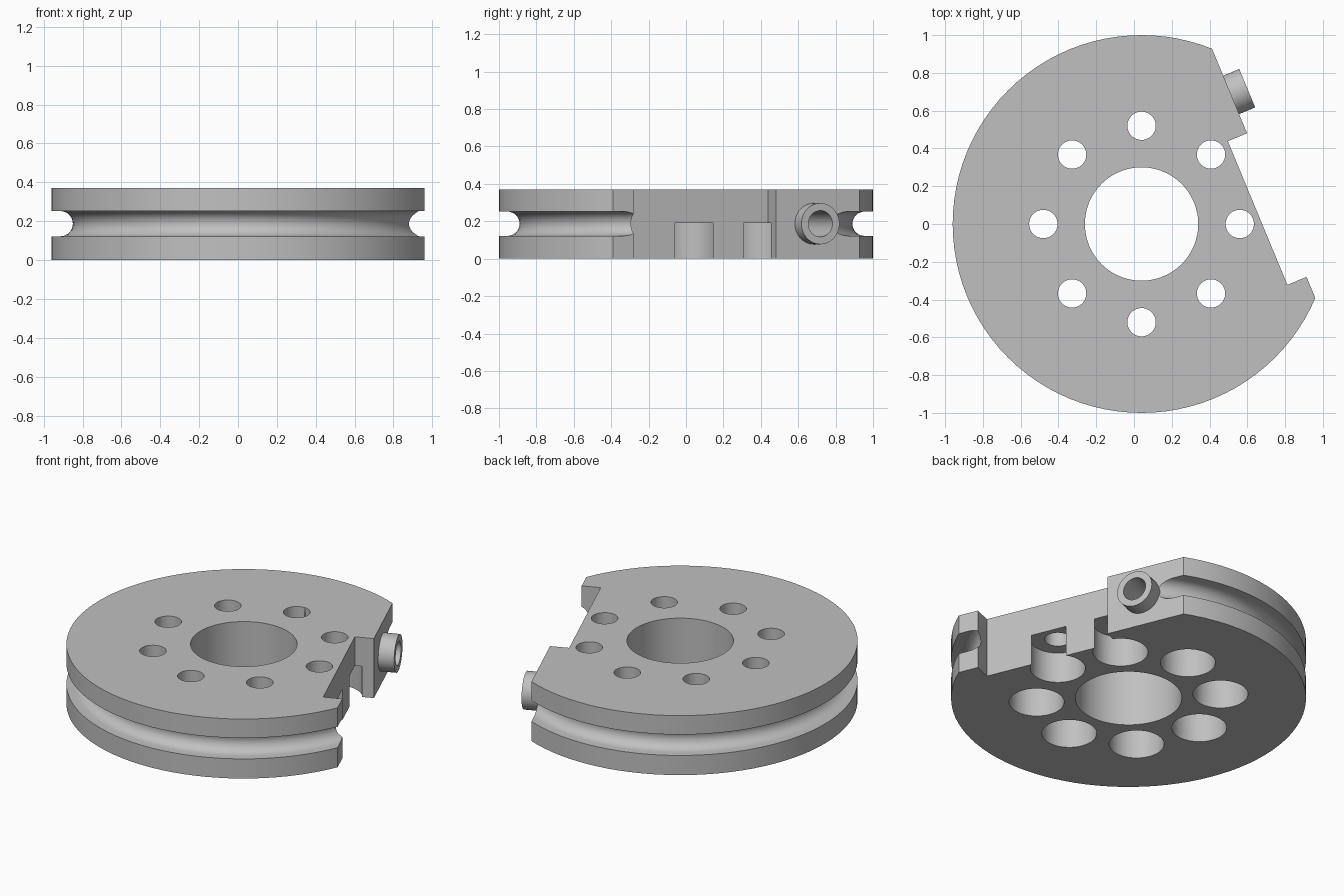
import bpy
import bmesh
from math import pi, sin, cos, radians
from mathutils import Matrix, Vector

cube = bpy.data.objects.get("Cube")
if cube:
    bpy.data.objects.remove(cube, do_unlink=True)

HEIGHT = 0.37
MID = 0.187
# Local frame: x points out of the clamp flat, later turned into place
PLACE = Matrix.Translation((0.04, 0, 0)) @ Matrix.Rotation(radians(22.5), 4, "Z")
ALONG_X = Matrix.Rotation(pi / 2, 4, "Y")

metal = bpy.data.materials.new("plain grey metal")
metal.use_nodes = True
grey = (0.53, 0.53, 0.53, 1)
metal.diffuse_color = grey
metal.node_tree.nodes["Principled BSDF"].inputs["Base Color"].default_value = grey


def finish(name, bm):
    bmesh.ops.recalc_face_normals(bm, faces=bm.faces)
    mesh = bpy.data.meshes.new(name)
    bm.to_mesh(mesh)
    bm.free()
    ob = bpy.data.objects.new(name, mesh)
    bpy.context.collection.objects.link(ob)
    mesh.materials.append(metal)
    return ob


def lathe(name, profile, segments, matrix=Matrix()):
    """Turn a closed (radius, z) profile around the z axis."""
    bm = bmesh.new()
    rings = []
    for i in range(segments):
        a = 2 * pi * i / segments
        rings.append([bm.verts.new(matrix @ Vector((r * cos(a), r * sin(a), z)))
                      for r, z in profile])
    n = len(profile)
    for i in range(segments):
        a, b = rings[i], rings[(i + 1) % segments]
        for j in range(n):
            k = (j + 1) % n
            bm.faces.new((a[j], b[j], b[k], a[k]))
    return finish(name, bm)


def cut(target, name, bm):
    """Subtract a temporary cutter from the target."""
    cutter = finish(name, bm)
    cutter.hide_render = True
    mod = target.modifiers.new(name, "BOOLEAN")
    mod.operation = "DIFFERENCE"
    mod.solver = "EXACT"
    mod.object = cutter
    bpy.context.view_layer.objects.active = target
    bpy.ops.object.modifier_apply(modifier=name)
    bpy.data.objects.remove(cutter, do_unlink=True)


def cut_box(target, name, x0, x1, y0, y1):
    bm = bmesh.new()
    m = Matrix.Translation(((x0 + x1) / 2, (y0 + y1) / 2, MID))
    bmesh.ops.create_cube(bm, size=1, matrix=m @ Matrix.Diagonal((x1 - x0, y1 - y0, 1, 1)))
    cut(target, name, bm)


def cut_round(target, name, radius, depth, matrix):
    bm = bmesh.new()
    bmesh.ops.create_cone(bm, cap_ends=True, segments=48, radius1=radius,
                          radius2=radius, depth=depth, matrix=matrix)
    cut(target, name, bm)


# Disc with centre bore and rounded rope groove around the rim
GROOVE = 0.065
arc = [(0.955 - GROOVE * cos(a), MID + GROOVE * sin(a))
       for a in [-pi / 2 + pi * i / 16 for i in range(17)]]
profile = [(0.3, 0), (1, 0), (1, MID - GROOVE)] + arc + \
          [(1, MID + GROOVE), (1, HEIGHT), (0.3, HEIGHT)]
disc = lathe("grooved_disc", profile, 96)

# Flat on the rim, with a deeper notch between the two horns
cut_box(disc, "rim_flat", 0.70, 1.5, -1.5, 1.5)
cut_box(disc, "rim_notch", 0.59, 1.5, -0.593, 0.23)

# Ring of counterbored bolt holes, wide side underneath
for i in range(8):
    a = radians(22.5 + 45 * i)
    x, y = 0.52 * cos(a), 0.52 * sin(a)
    cut_round(disc, "bolt_hole", 0.075, 2, Matrix.Translation((x, y, 0)))
    cut_round(disc, "counterbore", 0.155, 0.38, Matrix.Translation((x, y, 0)))

# Cable bore running into the flat
BORE_Y = 0.45
cut_round(disc, "cable_bore", 0.07, 0.8,
          Matrix.Translation((0.80, BORE_Y, MID)) @ ALONG_X)

# Hollow collar standing out from the flat
collar = lathe("cable_collar", [(0.07, 0), (0.11, 0), (0.11, 0.10), (0.07, 0.10)], 48,
               Matrix.Translation((0.692, BORE_Y, MID)) @ ALONG_X)

for ob in (disc, collar):
    ob.data.transform(PLACE)
    bpy.ops.object.select_all(action="DESELECT")
    ob.select_set(True)
    bpy.context.view_layer.objects.active = ob
    bpy.ops.object.shade_smooth_by_angle(angle=radians(30))
